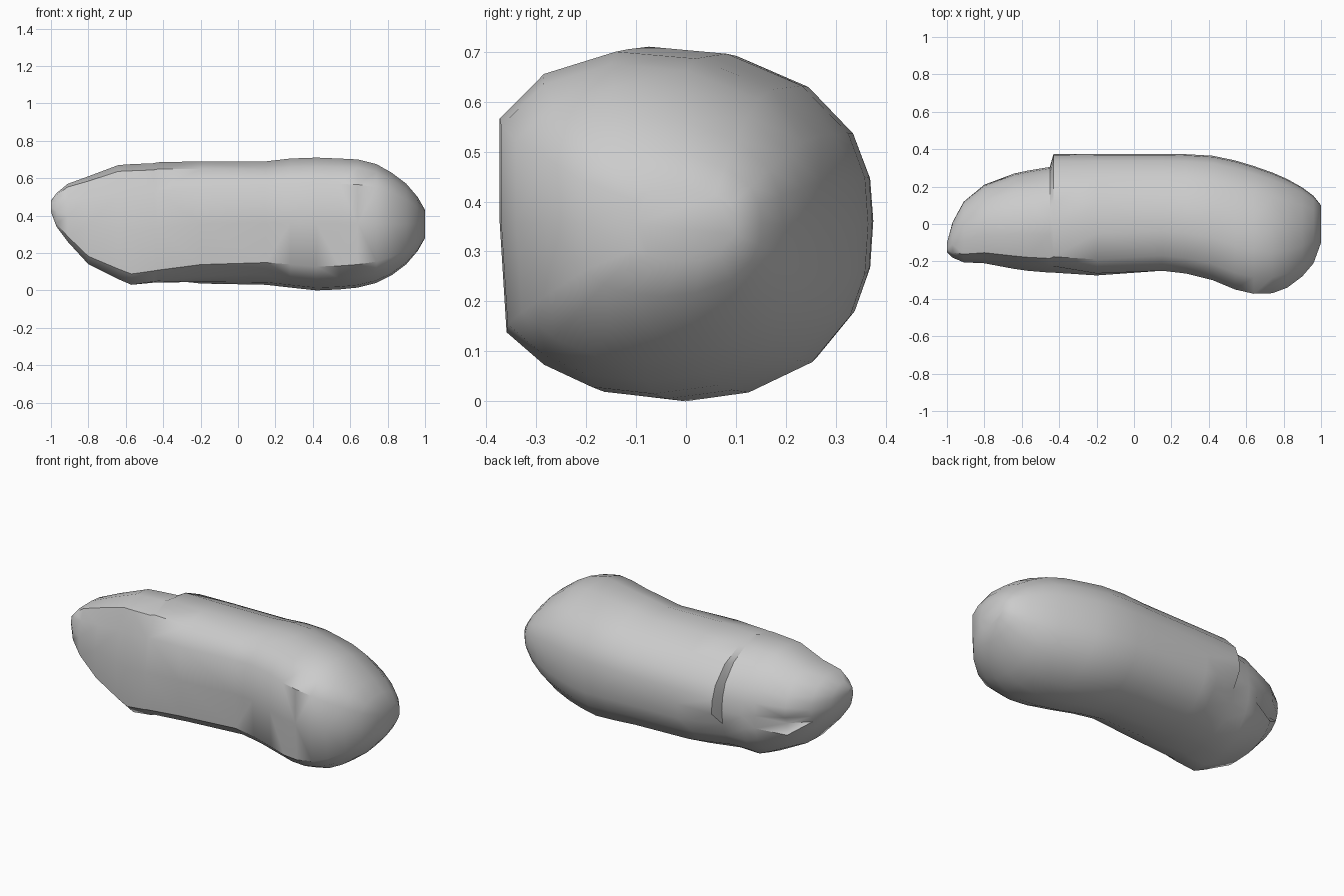
import bpy
import bmesh
from mathutils import Vector

default_cube = bpy.data.objects.get("Cube")
if default_cube:
    bpy.data.objects.remove(default_cube, do_unlink=True)


def make_material(name, colour):
    material = bpy.data.materials.new(name)
    material.use_nodes = True
    material.diffuse_color = colour
    shader = material.node_tree.nodes["Principled BSDF"]
    shader.inputs["Base Color"].default_value = colour
    shader.inputs["Roughness"].default_value = 0.8
    return material


# Main cross-section in unit (y, z): flattened front wall, rounded back
MAIN_PROFILE = [
    (-1, 0.61), (-0.74, 0.87), (-0.32, 1), (0.15, 0.96), (0.6, 0.78),
    (0.88, 0.51), (0.98, 0.26), (1, 0), (0.98, -0.28), (0.89, -0.52),
    (0.66, -0.78), (0.28, -0.95), (-0.1, -1), (-0.46, -0.96),
    (-0.74, -0.83), (-0.96, -0.64), (-1, 0)]

# Narrow end cross-section: leaning front wall and a broad flat underside
END_PROFILE = [
    (-0.87, 0.5), (-0.73, 0.89), (-0.27, 1), (0.2, 0.95), (0.6, 0.77),
    (0.88, 0.48), (0.97, 0.24), (1, 0), (0.97, -0.25), (0.89, -0.48),
    (0.68, -0.73), (0.38, -0.89), (0.02, -0.98), (-0.4, -1),
    (-0.72, -1), (-0.95, -0.82), (-1, -0.1)]

# Stations along the body: x, front y, back y, bottom z, top z
STATIONS = [
    (-1, -0.15, -0.1, 0.42, 0.48),
    (-0.97, -0.18, 0.01, 0.34, 0.52),
    (-0.91, -0.205, 0.12, 0.26, 0.57),
    (-0.8, -0.21, 0.21, 0.14, 0.61),
    (-0.64, -0.24, 0.27, 0.06, 0.67),
    (-0.57, -0.25, 0.285, 0.03, 0.675),
    (-0.45, -0.26, 0.305, 0.04, 0.68),
    (-0.43, -0.26, 0.375, 0.04, 0.685),
    (-0.2, -0.275, 0.375, 0.035, 0.69),
    (0.15, -0.25, 0.375, 0.03, 0.69),
    (0.28, -0.265, 0.373, 0.015, 0.705),
    (0.42, -0.3, 0.365, 0, 0.71),
    (0.54, -0.35, 0.34, 0.005, 0.705),
    (0.64, -0.373, 0.31, 0.015, 0.7),
    (0.74, -0.37, 0.275, 0.04, 0.675),
    (0.82, -0.34, 0.24, 0.08, 0.63),
    (0.9, -0.28, 0.195, 0.14, 0.57),
    (0.96, -0.21, 0.15, 0.21, 0.5),
    (1, -0.1, 0.1, 0.28, 0.43),
]


def section_points(x, front, back, bottom, top):
    middle = Vector((x, (front + back) / 2, (bottom + top) / 2))
    half_y, half_z = (back - front) / 2, (top - bottom) / 2
    blend = min(1, max(0, (-0.1 - x) / 0.4))
    points = []
    for main, end in zip(MAIN_PROFILE, END_PROFILE):
        u, v = Vector(main).lerp(Vector(end), blend)
        points.append(middle + Vector((0, u * half_y, v * half_z)))
    return points


# Lofted body with closed ends
mesh = bpy.data.meshes.new("body")
bm = bmesh.new()
rings = [[bm.verts.new(p) for p in section_points(*s)] for s in STATIONS]
count = len(MAIN_PROFILE)
for ring, following in zip(rings, rings[1:]):
    for i in range(count):
        j = (i + 1) % count
        bm.faces.new((ring[i], ring[j], following[j], following[i]))
bm.faces.new(rings[0])
bm.faces.new(rings[-1])

# The step on the back fades into a gentle slope low down
for vert in rings[7][8:13]:
    vert.co.x += 0.15
# Chipped hollow on the back of the narrow end
rings[3][8].co += Vector((0.02, -0.05, 0))

bmesh.ops.recalc_face_normals(bm, faces=bm.faces)
bmesh.ops.triangulate(bm, faces=[f for f in bm.faces if len(f.verts) == 4])
bm.to_mesh(mesh)
bm.free()

body = bpy.data.objects.new("body", mesh)
bpy.context.collection.objects.link(body)
mesh.materials.append(make_material("light grey", (0.6, 0.6, 0.6, 1)))

bpy.ops.object.select_all(action="DESELECT")
body.select_set(True)
bpy.context.view_layer.objects.active = body
bpy.ops.object.shade_smooth_by_angle(angle=0.75)
